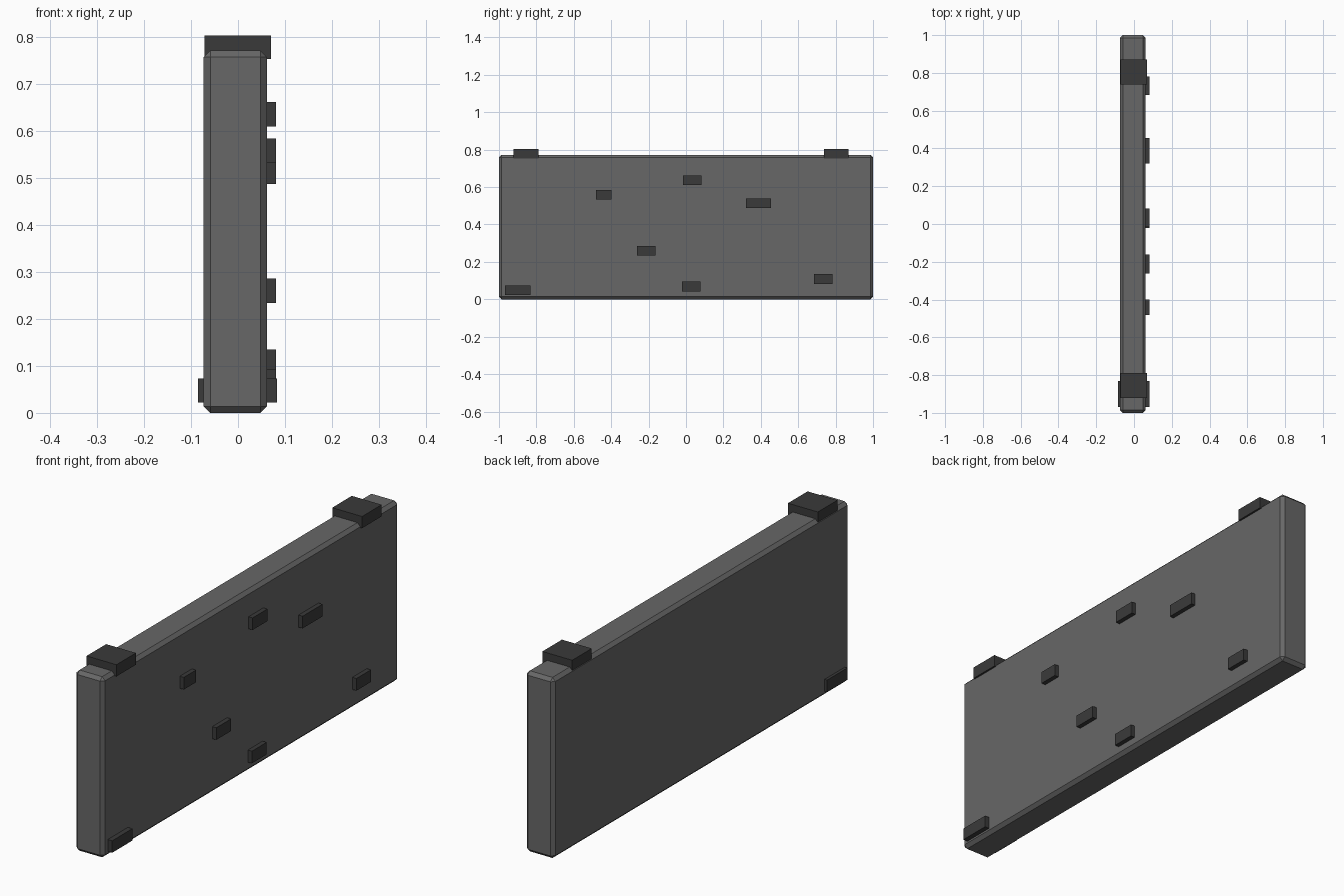
import bpy

if "Cube" in bpy.data.objects:
    bpy.data.objects.remove(bpy.data.objects["Cube"])


def material(name, value):
    m = bpy.data.materials.new(name)
    m.diffuse_color = (value, value, value, 1)
    m.use_nodes = True
    m.node_tree.nodes["Principled BSDF"].inputs["Base Color"].default_value = m.diffuse_color
    return m


grey = material("concrete grey", 0.136)
dark = material("dark grey", 0.042)


def box(name, x, y, z, mat, bevel=0):
    """Box spanning the given (min, max) ranges."""
    bpy.ops.mesh.primitive_cube_add(size=1, location=[sum(r) / 2 for r in (x, y, z)])
    ob = bpy.context.object
    ob.name = name
    ob.scale = [r[1] - r[0] for r in (x, y, z)]
    bpy.ops.object.transform_apply(location=False, rotation=False, scale=True)
    ob.data.materials.append(mat)
    if bevel:
        mod = ob.modifiers.new("chamfer", 'BEVEL')
        mod.width = bevel
        mod.segments = 1
    return ob


# Main wall panel with chamfered edges
box("wall_panel", (-0.073, 0.062), (-1, 1), (0, 0.772), grey, 0.014)

# Capping blocks on the top edge
for i, y in enumerate((-0.855, 0.804)):
    box(f"cap_block_{i + 1}", (-0.071, 0.07), (y - 0.066, y + 0.066), (0.754, 0.804), dark)

# Raised bricks on the right face: centre y, centre z, length
bricks = [(-0.44, 0.559, 0.083), (0.033, 0.636, 0.1), (0.388, 0.514, 0.135),
          (-0.212, 0.26, 0.1), (0.028, 0.068, 0.1), (0.733, 0.109, 0.098)]
for i, (y, z, length) in enumerate(bricks):
    box(f"raised_brick_{i + 1}", (0.03, 0.081),
        (y - length / 2, y + length / 2), (z - 0.026, z + 0.026), dark)

# Long brick passing through both faces near the bottom corner
box("through_brick", (-0.085, 0.083), (-0.968, -0.832), (0.022, 0.073), dark)
